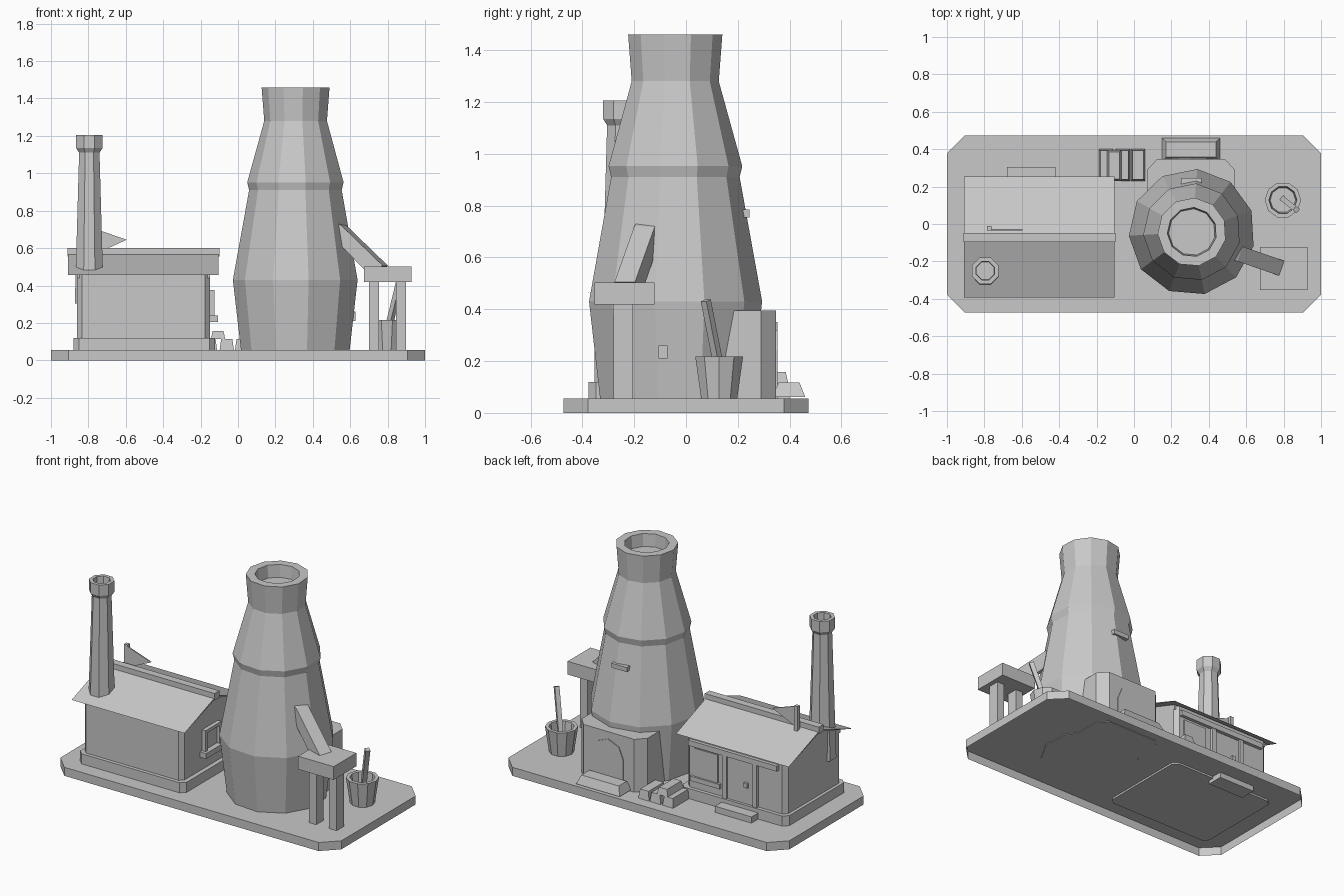
import bpy, bmesh, math
from mathutils import Vector, Matrix

cube = bpy.data.objects.get("Cube")
if cube:
    bpy.data.objects.remove(cube, do_unlink=True)

stone = bpy.data.materials.new("stone_grey")
stone.use_nodes = True
GREY = (0.58, 0.58, 0.58, 1)
stone.diffuse_color = GREY
stone.node_tree.nodes["Principled BSDF"].inputs["Base Color"].default_value = GREY


def finish(name, bm):
    bmesh.ops.recalc_face_normals(bm, faces=bm.faces)
    mesh = bpy.data.meshes.new(name)
    bm.to_mesh(mesh)
    bm.free()
    mesh.materials.append(stone)
    ob = bpy.data.objects.new(name, mesh)
    bpy.context.scene.collection.objects.link(ob)
    return ob


def loft(bm, rings, open_start=False):
    """Join equal rings with quads and close the ends."""
    n = len(rings[0])
    for low, high in zip(rings, rings[1:]):
        for i in range(n):
            j = (i + 1) % n
            bm.faces.new((low[i], low[j], high[j], high[i]))
    if not open_start:
        bm.faces.new(rings[0][::-1])
    bm.faces.new(rings[-1])


def box(name, x, y, z, taper=0):
    """Box from (min, max) pairs; taper insets the top edges."""
    bm = bmesh.new()
    rings = []
    for height, t in ((z[0], 0), (z[1], taper)):
        corners = ((x[0] + t, y[0] + t), (x[1] - t, y[0] + t),
                   (x[1] - t, y[1] - t), (x[0] + t, y[1] - t))
        rings.append([bm.verts.new((a, b, height)) for a, b in corners])
    loft(bm, rings)
    return finish(name, bm)


def prism(name, outline, axis, lo, hi, open_start=False):
    """Extrude a 2D outline along the x, y or z axis."""
    place = {"x": lambda a, b, d: (d, a, b),
             "y": lambda a, b, d: (a, d, b),
             "z": lambda a, b, d: (a, b, d)}[axis]
    bm = bmesh.new()
    loft(bm, [[bm.verts.new(place(a, b, d)) for a, b in outline] for d in (lo, hi)],
         open_start)
    return finish(name, bm)


def clipped(x, y, c):
    """Rectangle outline with its corners cut off."""
    return [(x[0], y[0] + c), (x[0] + c, y[0]), (x[1] - c, y[0]), (x[1], y[0] + c),
            (x[1], y[1] - c), (x[1] - c, y[1]), (x[0] + c, y[1]), (x[0], y[1] - c)]


def lathe(name, centre, profile, sides, turn=0):
    """Faceted turned body from (radius, height) points."""
    bm = bmesh.new()
    rings = []
    for r, z in profile:
        angles = [math.radians(turn) + math.tau * i / sides for i in range(sides)]
        rings.append([bm.verts.new((centre[0] + r * math.cos(a),
                                    centre[1] + r * math.sin(a), z)) for a in angles])
    loft(bm, rings)
    return finish(name, bm)


# Ground slab: a skirted shell, hollow underneath
G = 0.055
prism("base_slab", clipped((-1, 1), (-.473, .473), .095), "z", 0, G, open_start=True)

# Bottle kiln with an open neck
lathe("kiln", (.31, -.043), [(.294, G - .004), (.338, .43), (.251, .91), (.261, .952),
                             (.17, 1.28), (.184, 1.46), (.132, 1.46), (.125, 1.38)], 11, -13)
box("kiln_vent", (.25, .36), (.17, .245), (.755, .784))
box("kiln_peg", (.58, .628), (-.107, -.072), (.21, .26))

# Kiln porch with an arched doorway and a step
prism("kiln_porch", [(.07, 0), (.54, 0), (.54, .29), (.485, .348), (.125, .348), (.07, .29)],
      "z", G - .004, .395)
arch = [(.42, G), (.42, .24)]
arch += [(.31 + .11 * math.cos(a), .24 + .11 * math.sin(a))
         for a in (math.pi * k / 4 for k in range(1, 4))]
arch += [(.2, .24), (.2, G)]
prism("kiln_door", arch, "y", .34, .353)
box("kiln_step", (.15, .46), (.335, .46), (.062, .117), .022)

# Workshop body with clipped corners
prism("house_plinth", clipped((-.88, -.122), (-.377, .237), .03), "z", G - .012, .12)
prism("house_walls", clipped((-.86, -.15), (-.354, .214), .026), "z", .1, .465)
prism("house_gables", [(-.34, .44), (.2, .44), (.2, .47), (-.07, .565), (-.34, .47)],
      "x", -.86, -.15)

# Workshop roof and ridge
prism("house_roof", [(-.394, .457), (-.07, .575), (.253, .457), (-.07, .563)],
      "x", -.908, -.105)
box("roof_ridge", (-.912, -.1), (-.095, -.047), (.555, .6))

# Door, window and beam on the back wall
WALL = .214
box("back_door", (-.64, -.45), (.2, WALL + .006), (.1, .39))
for x in (-.665, -.45):
    box("door_post", (x, x + .03), (.2, WALL + .018), (.1, .41))
box("door_knob", (-.6, -.575), (.2, WALL + .022), (.23, .26))
box("door_step", (-.68, -.42), (.2, .305), (.02, .095))
box("wall_beam", (-.81, -.18), (.2, WALL + .022), (.395, .43))
box("back_window", (-.38, -.21), (.2, WALL + .006), (.2, .38))
box("back_window_sill", (-.4, -.19), (.2, WALL + .018), (.17, .2))

# Window on the end wall
box("side_window_pane", (-.16, -.142), (-.13, -.01), (.24, .36))
for y in (-.15, -.01):
    box("side_window_frame", (-.16, -.125), (y, y + .02), (.24, .375))
box("side_window_head", (-.16, -.125), (-.15, .01), (.355, .375))
box("side_window_sill", (-.16, -.108), (-.17, .03), (.205, .24))

# Workshop chimney, its foot showing on the end wall
lathe("chimney", (-.795, -.25), [(.084, .305), (.078, .49), (.059, 1.11), (.076, 1.135),
                                 (.076, 1.205), (.053, 1.205), (.05, 1.16)], 8, 22.5)

# Weather flag on the roof
box("flag_post", (-.787, -.763), (-.034, -.01), (.5, .712))
prism("flag", [(-.77, .705), (-.595, .645), (-.77, .565)], "y", -.035, -.027)

# Stacked bricks
for x in (-.15, -.06, .022):
    box("brick", (x - .038, x + .038), (.23, .4), (G, .113), .008)
box("top_brick", (-.145, -.068), (.23, .395), (.113, .157), .01)

# Loading table on two legs
box("table_top", (.675, .928), (-.353, -.122), (.418, .503))
for x in (.7, .845):
    box("table_leg", (x, x + .053), (-.28, -.205), (G, .42))

# Sloping chute from the kiln to the table
chute = prism("chute", [(-.08, .765), (0, .72), (.235, .505), (.135, .48), (0, .61),
                        (-.08, .66)], "y", -.042, .042)
chute.data.transform(Matrix.Translation((.567, -.16, 0))
                     @ Matrix.Rotation(math.radians(-19), 4, "Z"))

# Bucket with a stirring stick
lathe("bucket", (.796, .128), [(.073, G), (.097, .217), (.075, .217), (.068, .15)], 10)
stick = box("stirring_stick", (-.014, .014), (-.014, .014), (0, .35))
lean = Vector((.08, -.065, .33))
stick.data.transform(Matrix.Translation((.787, .142, .1))
                     @ lean.to_track_quat("Z", "Y").to_matrix().to_4x4())
